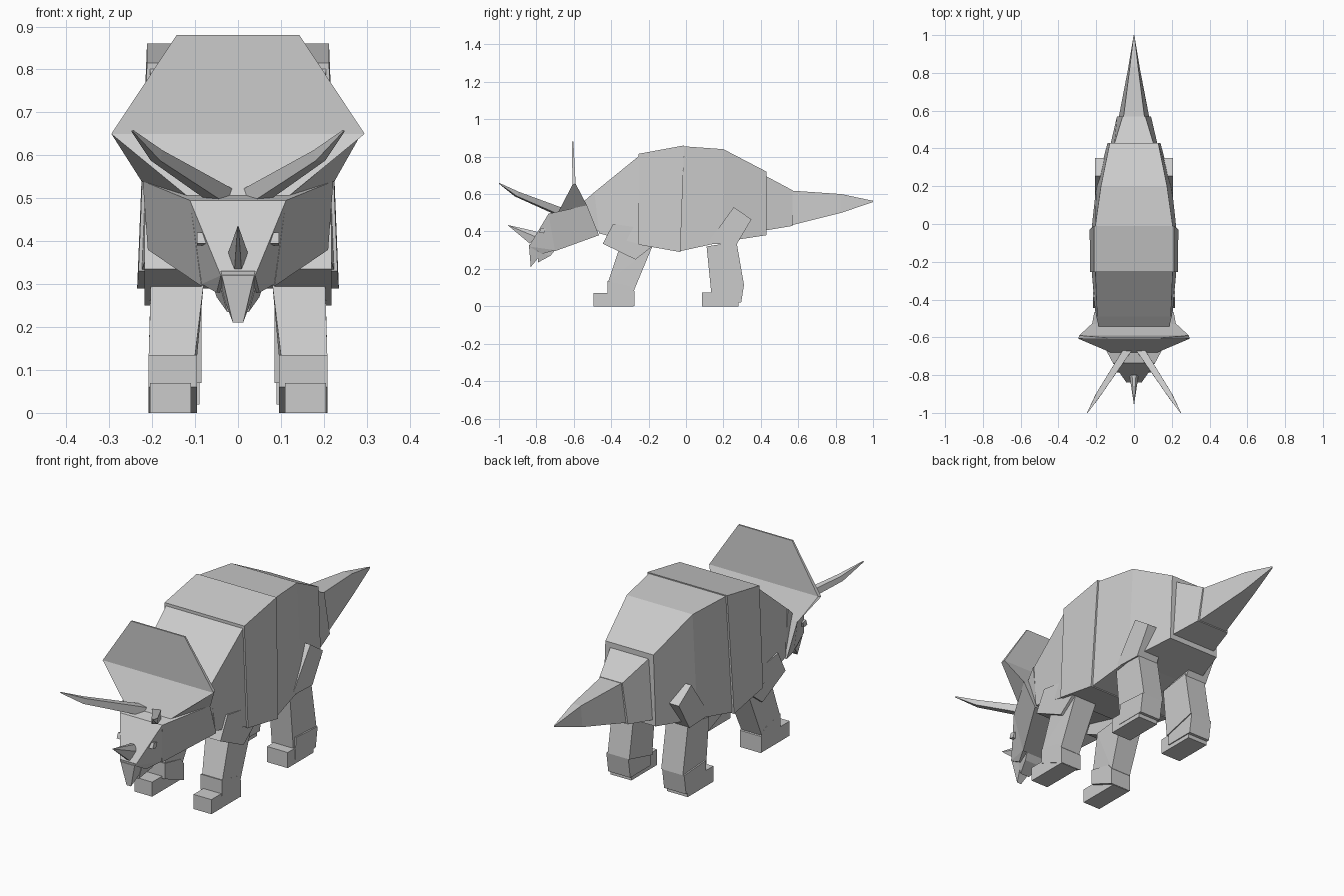
import bpy, bmesh
from mathutils import Vector

grey = bpy.data.materials.new("stone grey")
grey.diffuse_color = (0.6, 0.6, 0.6, 1)


def finish(name, bm):
    bmesh.ops.remove_doubles(bm, verts=bm.verts, dist=0.0005)
    bmesh.ops.recalc_face_normals(bm, faces=bm.faces)
    me = bpy.data.meshes.new(name)
    bm.to_mesh(me)
    bm.free()
    me.materials.append(grey)
    ob = bpy.data.objects.new(name, me)
    bpy.context.collection.objects.link(ob)
    return ob


def loft(name, rings):
    """Skin a row of equal-length point rings and cap both ends."""
    bm = bmesh.new()
    vs = [[bm.verts.new(p) for p in r] for r in rings]
    n = len(rings[0])
    for a, b in zip(vs, vs[1:]):
        for i in range(n):
            j = (i + 1) % n
            bm.faces.new((a[i], a[j], b[j], b[i]))
    bm.faces.new(vs[0])
    bm.faces.new(vs[-1])
    return finish(name, bm)


def section(yb, zb, wb, yt, zt, wt):
    """Symmetric four-corner ring: bottom y, z, half width, then top."""
    return [(-wb, yb, zb), (wb, yb, zb), (wt, yt, zt), (-wt, yt, zt)]


def hull(name, pts):
    bm = bmesh.new()
    for p in pts:
        bm.verts.new(p)
    bmesh.ops.convex_hull(bm, input=bm.verts)
    bmesh.ops.dissolve_limit(bm, angle_limit=0.01, verts=bm.verts, edges=bm.edges)
    return finish(name, bm)


def both(pts):
    return [(s * x, y, z) for x, y, z in pts for s in (1, -1)]


def prism(name, side, profile, x0, x1):
    """Side outline (y, z) extruded between two x positions."""
    return loft(name, [[(side * x, y, z) for y, z in profile] for x in (x0, x1)])


def spike(name, stations):
    """Four-sided horn through (centre, radius) stations."""
    rings = []
    axis = (Vector(stations[-1][0]) - Vector(stations[0][0])).normalized()
    u = axis.cross(Vector((0, 0, 1))).normalized()
    v = u.cross(axis)
    for c, r in stations:
        rings.append([Vector(c) + r * (a * u + b * v)
                      for a, b in ((-1, -1), (1, -1), (1, 1), (-1, 1))])
    return loft(name, rings)


# Body slabs, front to back
loft("neck", [section(-0.50, 0.42, 0.19, -0.57, 0.54, 0.18),
              section(-0.465, 0.40, 0.20, -0.49, 0.61, 0.20)])
loft("shoulders", [section(-0.465, 0.39, 0.205, -0.49, 0.61, 0.195),
                   section(-0.24, 0.33, 0.225, -0.25, 0.805, 0.205)])
loft("belly", [section(-0.255, 0.33, 0.232, -0.255, 0.815, 0.212),
               section(-0.03, 0.29, 0.235, -0.01, 0.86, 0.212)])
loft("hips", [section(-0.03, 0.295, 0.225, -0.01, 0.855, 0.205),
              section(0.2, 0.345, 0.20, 0.2, 0.84, 0.175),
              section(0.43, 0.38, 0.14, 0.43, 0.72, 0.128)])

# Tail
loft("tail_base", [section(0.42, 0.405, 0.125, 0.42, 0.70, 0.105),
                   section(0.57, 0.43, 0.09, 0.57, 0.62, 0.06)])
loft("tail_tip", [section(0.57, 0.435, 0.08, 0.57, 0.618, 0.055),
                  section(0.83, 0.50, 0.03, 0.83, 0.60, 0.022),
                  section(1.0, 0.557, 0.002, 1.0, 0.564, 0.002)])

# Head, muzzle and jaw
loft("skull", [section(-0.465, 0.38, 0.21, -0.53, 0.54, 0.222),
               section(-0.70, 0.295, 0.085, -0.735, 0.495, 0.112)])
hull("muzzle", both([(0.112, -0.735, 0.495), (0.11, -0.68, 0.50),
                     (0.085, -0.70, 0.30), (0.04, -0.84, 0.32),
                     (0.05, -0.77, 0.28)]))
hull("beak", both([(0.04, -0.84, 0.33), (0.045, -0.755, 0.30),
                   (0.012, -0.83, 0.21)]))
hull("lower_jaw", both([(0.06, -0.70, 0.30), (0.05, -0.725, 0.27),
                        (0.025, -0.79, 0.235), (0.04, -0.79, 0.29)]))

# Neck frill, bent forward at its lower edge
loft("frill", [[(-0.112, -0.685, 0.50), (0.112, -0.685, 0.50),
                (0.225, -0.53, 0.54), (-0.225, -0.53, 0.54)],
               [(-0.295, -0.607, 0.65), (0.295, -0.607, 0.65),
                (0.29, -0.59, 0.655), (-0.29, -0.59, 0.655)],
               [(-0.143, -0.61, 0.88), (0.143, -0.61, 0.88),
                (0.143, -0.602, 0.88), (-0.143, -0.602, 0.88)]])

# Nose horn
hull("nose_horn", both([(0.008, -0.835, 0.335), (0.024, -0.80, 0.37),
                        (0.01, -0.80, 0.40), (0.001, -0.955, 0.435)]))

front_thigh = [(-0.445, 0.335), (-0.27, 0.25), (-0.18, 0.32), (-0.25, 0.42), (-0.39, 0.44)]
front_shin = [(-0.415, 0.135), (-0.28, 0.08), (-0.18, 0.32), (-0.36, 0.30)]
front_ankle = [(-0.42, 0.06), (-0.275, 0.0), (-0.275, 0.08), (-0.30, 0.11), (-0.42, 0.135)]
rear_thigh = [(0.115, 0.335), (0.27, 0.33), (0.35, 0.465), (0.255, 0.53)]
rear_shin = [(0.135, 0.07), (0.31, 0.115), (0.27, 0.345), (0.11, 0.32)]
rear_ankle = [(0.14, 0.02), (0.295, 0.02), (0.31, 0.115), (0.145, 0.125)]

for s, tag in ((1, "left"), (-1, "right")):
    # Brow horns and eyes
    spike("brow_horn_" + tag, [((s * 0.03, -0.66, 0.50), 0.021),
                               ((s * 0.19, -0.905, 0.60), 0.013),
                               ((s * 0.246, -0.998, 0.657), 0.002)])
    prism("eye_" + tag, s, [(-0.785, 0.395), (-0.76, 0.39), (-0.75, 0.415), (-0.775, 0.42)],
          0.07, 0.096)
    # Front leg
    prism("front_thigh_" + tag, s, front_thigh, 0.085, 0.218)
    hull("front_shin_" + tag,
         [(s * x, y, z) for y, z in front_shin
          for x in ((0.08, 0.203) if z > 0.2 else (0.1, 0.208))])
    prism("front_ankle_" + tag, s, front_ankle, 0.095, 0.208)
    prism("front_foot_" + tag, s, [(-0.495, 0), (-0.28, 0), (-0.28, 0.07), (-0.495, 0.07)],
          0.11, 0.205)
    # Rear leg
    prism("rear_thigh_" + tag, s, rear_thigh, 0.09, 0.207)
    prism("rear_shin_" + tag, s, rear_shin, 0.085, 0.2)
    prism("rear_ankle_" + tag, s, rear_ankle, 0.09, 0.207)
    prism("rear_foot_" + tag, s, [(0.085, 0), (0.28, 0), (0.28, 0.075), (0.085, 0.075)],
          0.095, 0.205)
